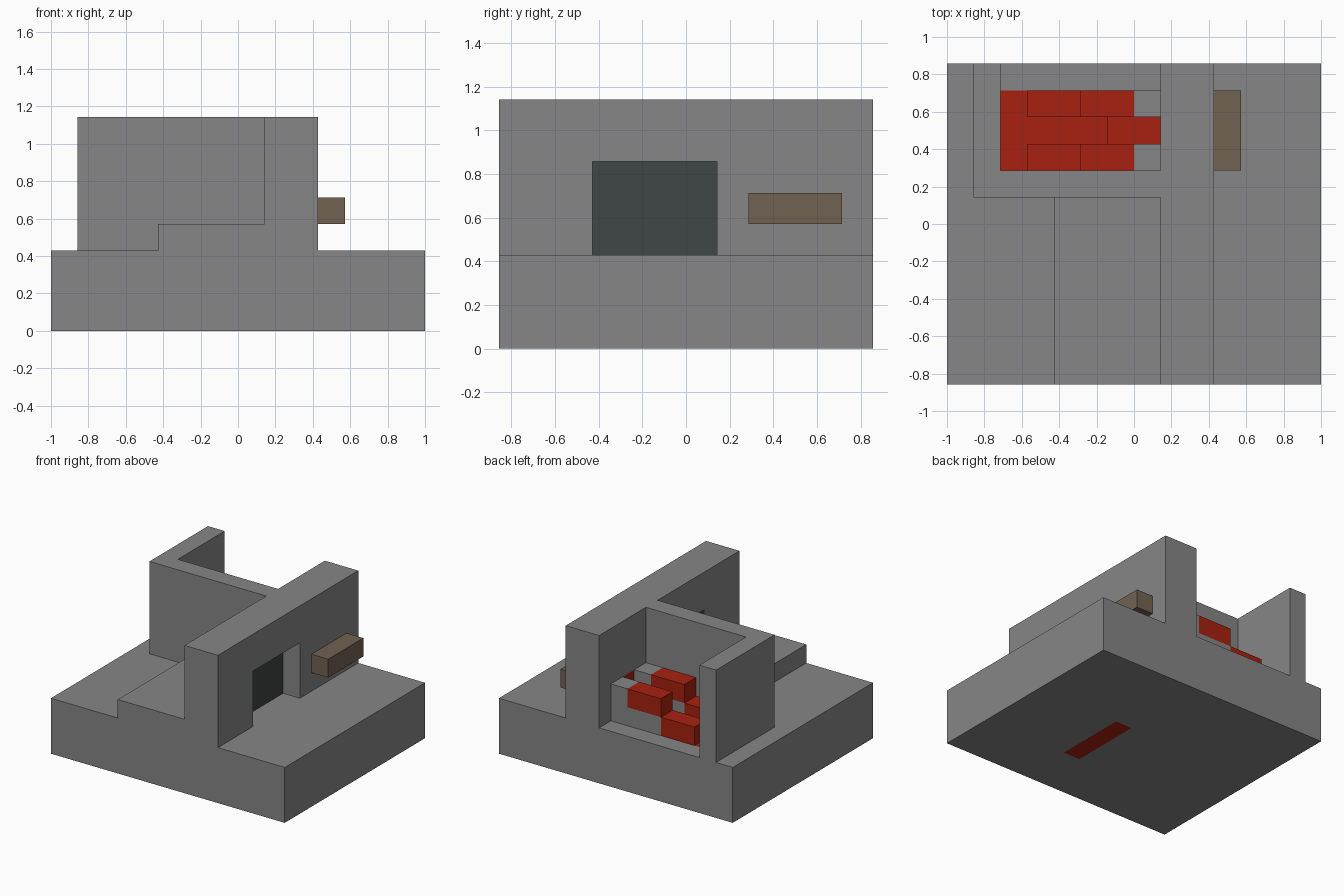
import bpy
import bmesh
from mathutils import Vector

cube = bpy.data.objects.get("Cube")
if cube:
    bpy.data.objects.remove(cube, do_unlink=True)

U = 1 / 7  # one building block


def material(name, rgb):
    mat = bpy.data.materials.new(name)
    mat.use_nodes = True
    colour = (*rgb, 1)
    mat.diffuse_color = colour
    mat.node_tree.nodes["Principled BSDF"].inputs["Base Color"].default_value = colour
    return mat


STONE = material("stone grey", (0.24, 0.24, 0.24))
RED = material("brick red", (0.39, 0.015, 0.005))
WOOD = material("wood brown", (0.165, 0.122, 0.084))
DARK = material("dark slate", (0.051, 0.061, 0.061))


def box(name, mat, x, y, z):
    """Box from block ranges on each axis."""
    low, high = (Vector(corner) * U for corner in zip(x, y, z))
    bm = bmesh.new()
    bmesh.ops.create_cube(bm, size=1)
    for v in bm.verts:
        v.co = Vector((v.co[i] + 0.5) * (high[i] - low[i]) + low[i] for i in range(3))
    mesh = bpy.data.meshes.new(name)
    bm.to_mesh(mesh)
    bm.free()
    mesh.materials.append(mat)
    obj = bpy.data.objects.new(name, mesh)
    bpy.context.collection.objects.link(obj)
    return obj


def carve(target, x, y, z):
    """Cut a box-shaped hole, then discard the cutter."""
    cutter = box("cutter", target.data.materials[0], x, y, z)
    cutter.hide_render = True
    mod = target.modifiers.new("cut", "BOOLEAN")
    mod.operation = "DIFFERENCE"
    mod.solver = "EXACT"
    mod.object = cutter
    bpy.context.view_layer.objects.active = target
    bpy.ops.object.modifier_apply(modifier=mod.name)
    bpy.data.objects.remove(cutter, do_unlink=True)


# Ground slab, with a slot underneath and a sunken brick bed
base = box("base", STONE, (-7, 7), (-6, 6), (0, 3))
carve(base, (1, 2), (-3, 1), (-1, 1))
carve(base, (-5, -4), (2, 5), (2, 4))
carve(base, (-4.1, -1), (3, 4), (2, 4))
box("platform", STONE, (-3, 1), (-6, 1), (3, 4))

# Walls: the thick one has a wide doorway and a brick niche
main_wall = box("main_wall", STONE, (1, 3), (-6, 6), (3, 8))
carve(main_wall, (0, 4), (-3, 1), (2, 6))
carve(main_wall, (0, 2), (3, 4), (4, 5))
box("room_front_wall", STONE, (-5, 1), (1, 2), (3, 8))
box("room_side_wall", STONE, (-6, -5), (1, 6), (3, 8))

# Doorway filling and the strip below it
box("door_panel", DARK, (1, 2), (-3, 1), (3, 6))
box("door_footing", RED, (1, 2), (-3, 1), (0, 1))

# Shelf on the outside of the thick wall
box("shelf", WOOD, (3, 4), (2, 5), (4, 5))

# Two matching side rows of the brick steps
for side, y in (("front", (2, 3)), ("back", (4, 5))):
    box(side + "_step_landing", STONE, (0, 1), y, (3, 5))
    box(side + "_step_support", STONE, (-2, 0), y, (3, 4))
    box(side + "_upper_brick", RED, (-2, 0), y, (4, 5))
    box(side + "_lower_brick", RED, (-4, -2), y, (3, 4))
    box(side + "_floor_brick", RED, (-5, -4), y, (2, 3))

# Staggered middle row
box("middle_floor_end_brick", RED, (-5, -4), (3, 4), (2, 3))
box("middle_floor_brick", RED, (-4, -1), (3, 4), (2, 3))
box("middle_lower_brick", RED, (-1, 1), (3, 4), (3, 4))
box("middle_wall_brick", RED, (1, 2), (3, 4), (4, 5))
